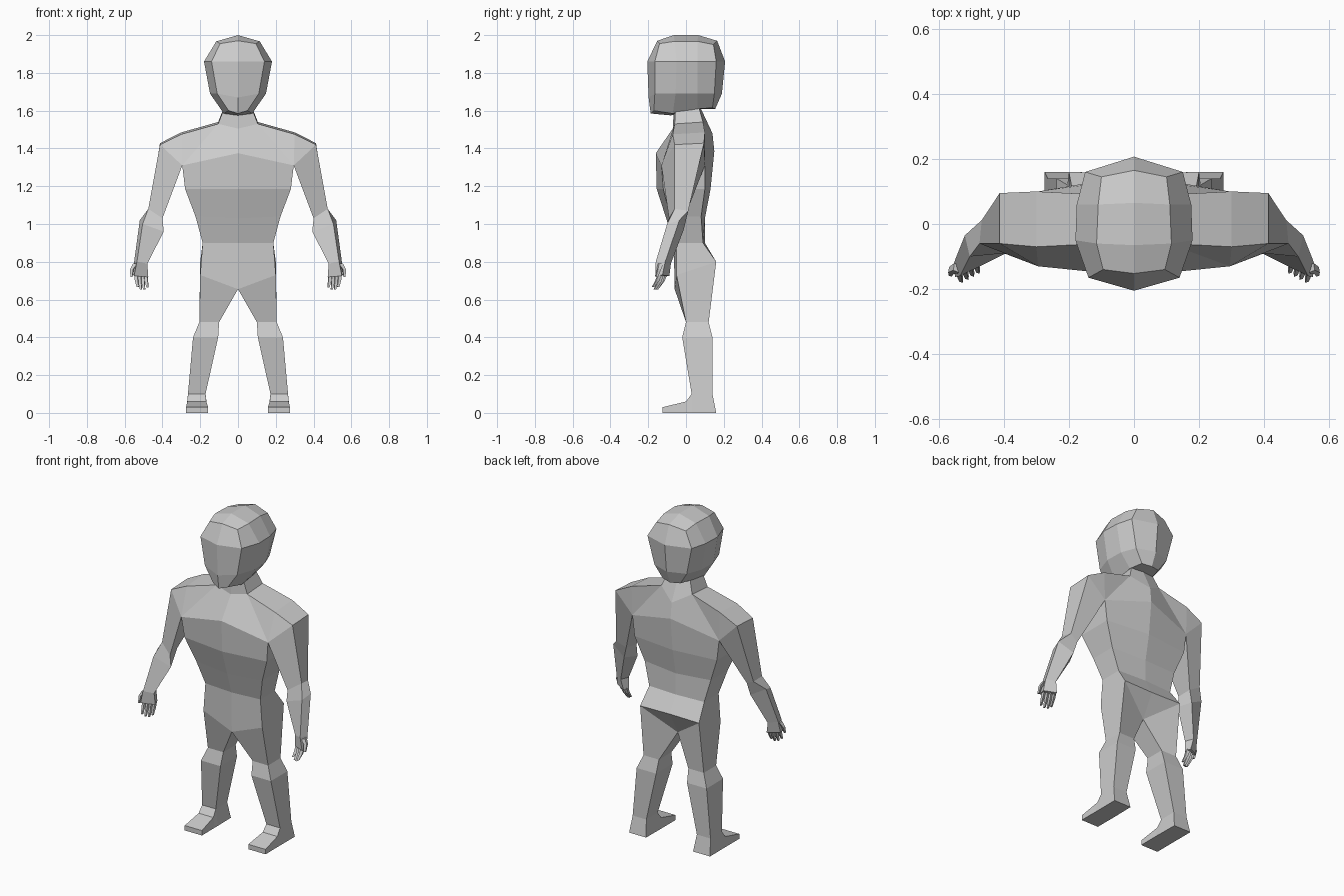
import bpy, bmesh
from mathutils import Vector

if "Cube" in bpy.data.objects:
    bpy.data.objects.remove(bpy.data.objects["Cube"])

skin = bpy.data.materials.new("plain grey")
skin.diffuse_color = (0.6, 0.6, 0.6, 1)
skin.use_nodes = True
skin.node_tree.nodes["Principled BSDF"].inputs["Base Color"].default_value = skin.diffuse_color


def finish(bm, name):
    """Mirror the half mesh across x = 0 and turn it into a flat-shaded object."""
    bmesh.ops.remove_doubles(bm, verts=bm.verts[:], dist=0.0005)
    bmesh.ops.mirror(bm, geom=bm.verts[:] + bm.edges[:] + bm.faces[:],
                     axis='X', merge_dist=0.001)
    bmesh.ops.recalc_face_normals(bm, faces=bm.faces[:])
    me = bpy.data.meshes.new(name)
    bm.to_mesh(me)
    bm.free()
    me.materials.append(skin)
    ob = bpy.data.objects.new(name, me)
    bpy.context.collection.objects.link(ob)
    return ob


def face(bm, *pts):
    return bm.faces.new([bm.verts.new(p) for p in pts])


def skin_rings(bm, rings, closed):
    """Quads between successive rings of points."""
    for a, b in zip(rings, rings[1:]):
        n = len(a)
        for i in range(n if closed else n - 1):
            j = (i + 1) % n
            face(bm, a[i], a[j], b[j], b[i])


# Head: half rings from front centre round to back centre
bm = bmesh.new()
head = [
    [(0, -.187, 1.585), (.05, -.17, 1.60), (.075, -.07, 1.585),
     (.08, .06, 1.61), (.06, .14, 1.615), (0, .155, 1.61)],
    [(0, -.198, 1.67), (.11, -.165, 1.69), (.148, -.055, 1.69),
     (.145, .06, 1.69), (.11, .15, 1.69), (0, .19, 1.69)],
    [(0, -.205, 1.86), (.14, -.165, 1.86), (.18, -.05, 1.86),
     (.176, .06, 1.86), (.15, .16, 1.86), (0, .207, 1.86)],
    [(0, -.152, 1.97), (.095, -.14, 1.955), (.115, -.06, 1.967),
     (.11, .06, 1.967), (.10, .145, 1.95), (0, .165, 1.97)],
]
skin_rings(bm, head, False)
crown = [(0, -.152, 1.97), (0, -.065, 2.0), (0, .065, 2.0), (0, .165, 1.97)]
skin_rings(bm, [head[3][1:5], crown], False)
chin = [(0, -.187, 1.585), (0, -.08, 1.575), (0, .06, 1.61), (0, .155, 1.61)]
skin_rings(bm, [head[0][1:5], chin], False)
finish(bm, "head")

# Torso: half rings of front centre, front corner, back corner, back centre
bm = bmesh.new()
crotch_f, crotch_b = (0, -.06, .655), (0, .08, .66)
hip = [crotch_f, (.20, -.05, .73), (.20, .16, .80), (0, .155, .80)]
chest = [(0, -.16, 1.375), (.295, -.13, 1.31), (.295, .10, 1.31), (0, .15, 1.385)]
torso = [
    hip,
    [(0, -.065, .90), (.187, -.05, .90), (.187, .09, .90), (0, .10, .90)],
    [(0, -.105, 1.03), (.225, -.085, 1.04), (.225, .08, 1.04), (0, .10, 1.03)],
    [(0, -.155, 1.185), (.28, -.12, 1.185), (.28, .10, 1.185), (0, .13, 1.185)],
    chest,
]
skin_rings(bm, torso, False)

# Shoulders and neck
neck = [(0, -.07, 1.505), (.105, -.06, 1.53), (.105, .09, 1.54), (0, .14, 1.48)]
neck_top = [(0, -.065, 1.60), (.07, -.055, 1.62), (.07, .065, 1.63), (0, .07, 1.63)]
skin_rings(bm, [neck, neck_top], False)
mid_f, mid_b = (.30, -.07, 1.475), (.30, .10, 1.485)
tip_f, tip_b = (.413, -.06, 1.42), (.413, .095, 1.428)
skin_rings(bm, [neck[1:3], [mid_f, mid_b], [tip_f, tip_b]], False)
for side, mid, tip in (((0, 1), mid_f, tip_f), ((3, 2), mid_b, tip_b)):
    c, k = side
    face(bm, neck[c], neck[k], chest[k], chest[c])
    face(bm, neck[k], mid, chest[k])
    face(bm, mid, tip, chest[k])

# Arms: outer front, outer back, inner back, inner front
wrist = [(.535, -.16, .80), (.55, -.11, .80), (.50, -.08, .79), (.48, -.13, .79)]
arm = [
    [tip_f, tip_b, chest[2], chest[1]],
    [(.475, -.06, 1.08), (.468, .012, 1.07), (.41, -.005, 1.04), (.40, -.09, 1.03)],
    [(.505, -.10, 1.0), (.52, -.035, 1.02), (.43, -.012, .97), (.393, -.09, .96)],
    wrist,
]
skin_rings(bm, arm, True)

# Legs and ankles: outer front, outer back, inner back, inner front
face(bm, hip[2], hip[3], crotch_b)
leg = [[hip[1], hip[2], crotch_b, crotch_f]]
for xo, xi, yf, yb, z in ((.205, .10, 0, .12, .48), (.238, .105, -.02, .14, .40),
                          (.265, .172, .03, .14, .10)):
    leg.append([(xo, yf, z), (xo, yb, z), (xi, yb, z), (xi, yf, z)])
skin_rings(bm, leg, True)

# Feet: sections from the heel forward to the toe
heel = [(.275, .16, 0), (.265, .14, .10), (.172, .14, .10), (.16, .16, 0)]
foot = [heel]
for xo, xi, y, z in ((.265, .172, .03, .10), (.268, .168, 0, .06), (.275, .158, -.125, .03)):
    foot.append([(.275, y, 0), (xo, y, z), (xi, y, z), (.158, y, 0)])
for a, b in zip(foot, foot[1:]):
    for i in (0, 2, 3):
        face(bm, a[i], a[(i + 1) % 4], b[(i + 1) % 4], b[i])
for a, b in zip(foot[1:], foot[2:]):
    face(bm, a[1], a[2], b[2], b[1])
face(bm, *heel)
face(bm, *foot[-1])
finish(bm, "body")

# Hands: palm, then tapered fingers and a thumb
bm = bmesh.new()
palm = [(.55, -.163, .725), (.555, -.125, .73), (.487, -.088, .725), (.475, -.125, .72)]
skin_rings(bm, [wrist, palm], True)
face(bm, *palm)


def finger(points, radii):
    """Four-sided digit running through the given joints."""
    across, deep = Vector((.84, -.5, 0)), Vector((.5, .84, 0))
    rings = []
    for p, r in zip(points, radii):
        p = Vector(p)
        rings.append([p + across * r, p + deep * r * 1.2, p - across * r, p - deep * r * 1.2])
    skin_rings(bm, rings, True)
    face(bm, *rings[0])
    face(bm, *rings[-1])


for i, length in enumerate((.058, .07, .068, .055)):
    t = i / 3
    base = Vector((.487 + .052 * t, -.112 - .028 * t, .73))
    bend = base + Vector((-.002, -.012, -length * .55))
    end = base + Vector((-.008, -.034, -length - .008))
    finger([base, bend, end], (.012, .011, .007))
finger([(.543, -.135, .79), (.562, -.143, .76), (.564, -.155, .72)], (.015, .011, .007))
finish(bm, "hands")
